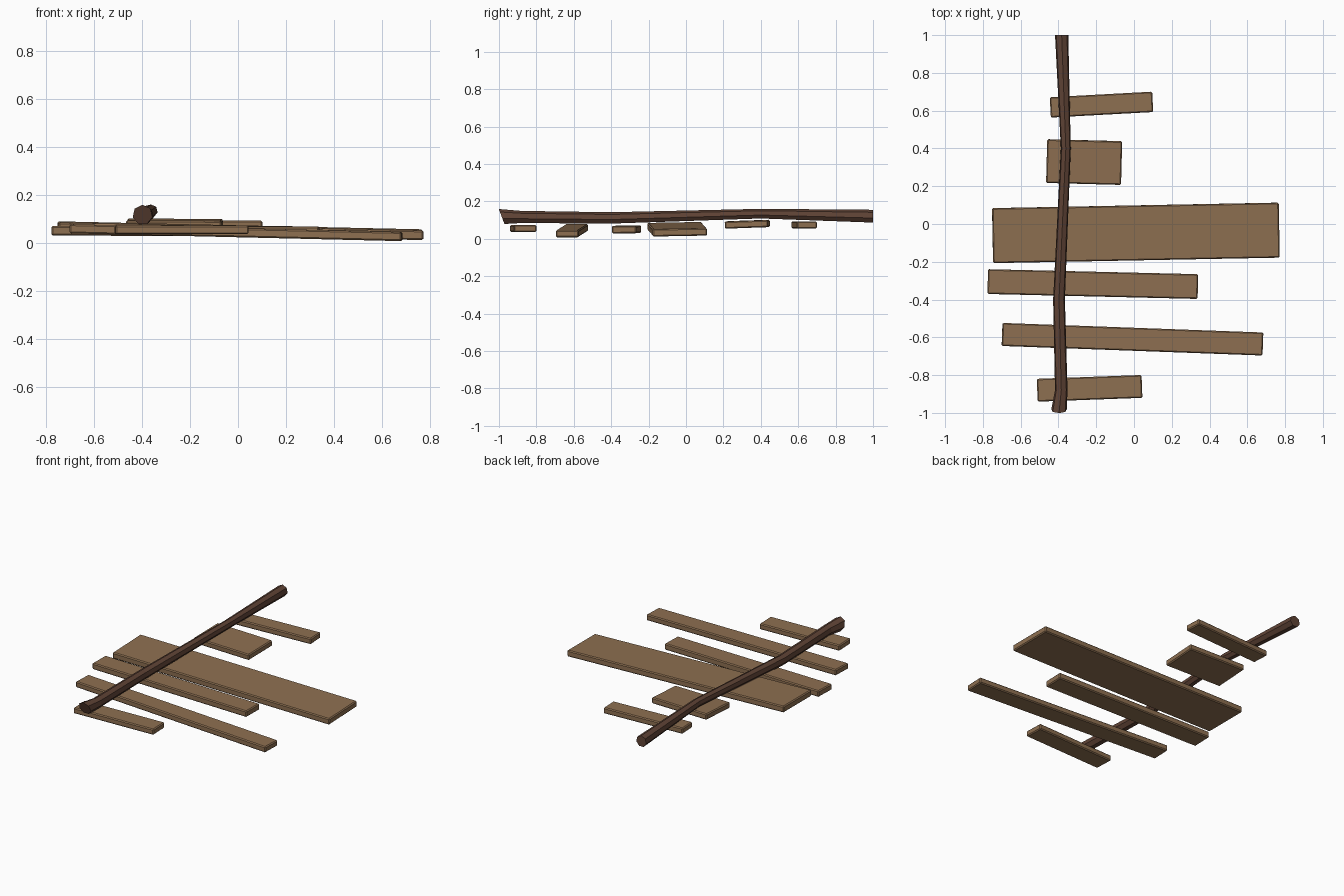
import bpy, bmesh, math
from mathutils import Matrix, Vector

if "Cube" in bpy.data.objects:
    bpy.data.objects.remove(bpy.data.objects["Cube"])


def material(name, rgb):
    m = bpy.data.materials.new(name)
    m.diffuse_color = (*rgb, 1)
    m.use_nodes = True
    m.node_tree.nodes["Principled BSDF"].inputs["Base Color"].default_value = m.diffuse_color
    return m


PLANK = material("plank brown", (0.27, 0.16, 0.082))
POLE = material("dark bark brown", (0.115, 0.056, 0.036))


def finish(bm, name, mat):
    bmesh.ops.recalc_face_normals(bm, faces=bm.faces)
    me = bpy.data.meshes.new(name)
    bm.to_mesh(me)
    bm.free()
    me.materials.append(mat)
    ob = bpy.data.objects.new(name, me)
    bpy.context.collection.objects.link(ob)
    return ob


def plank(name, center, size, yaw, pitch=0.0, roll=0.0):
    """Chamfered board; angles in degrees."""
    bm = bmesh.new()
    bmesh.ops.create_cube(bm, size=1, matrix=Matrix.Diagonal((*size, 1)))
    bmesh.ops.bevel(bm, geom=bm.edges[:], offset=0.006, segments=1, affect='EDGES')
    rot = (Matrix.Rotation(math.radians(yaw), 4, 'Z')
           @ Matrix.Rotation(math.radians(pitch), 4, 'Y')
           @ Matrix.Rotation(math.radians(roll), 4, 'X'))
    bm.transform(Matrix.Translation(center) @ rot)
    finish(bm, name, PLANK)


# Cross boards, back to front
plank("back_plank", (-0.172, 0.632, 0.074), (0.543, 0.108, 0.038), 3.1)
plank("short_wide_plank", (-0.264, 0.328, 0.078), (0.397, 0.231, 0.038), -1.5, 0.3, 2.0)
plank("wide_plank", (0.01, -0.047, 0.051), (1.518, 0.291, 0.040), 1.1, 1.25, 1.0)
plank("middle_plank", (-0.218, -0.318, 0.050), (1.113, 0.131, 0.040), -1.35, 0.1, 0.4)
plank("long_plank", (-0.008, -0.610, 0.043), (1.382, 0.122, 0.038), -2.1, 1.35, 0)
plank("front_plank", (-0.235, -0.870, 0.055), (0.555, 0.121, 0.037), 2.1)

# Crooked pole lying across the boards: x, y, z, radius, end slant
RINGS = [(-0.397, -0.985, 0.117, 0.042, 0.38),
         (-0.385, -0.88, 0.115, 0.034, 0),
         (-0.397, -0.40, 0.110, 0.032, 0),
         (-0.361, 0.40, 0.133, 0.027, 0),
         (-0.383, 1.00, 0.119, 0.036, 0)]
SIDES = 7
bm = bmesh.new()
loops = []
for x, y, z, r, slant in RINGS:
    ring = []
    for i in range(SIDES):
        a = math.pi / 2 + 2 * math.pi * i / SIDES
        dz = r * math.sin(a)
        ring.append(bm.verts.new(Vector((x + r * math.cos(a), y - slant * dz, z + dz))))
    loops.append(ring)
for a, b in zip(loops, loops[1:]):
    for i in range(SIDES):
        j = (i + 1) % SIDES
        bm.faces.new((a[i], a[j], b[j], b[i]))
bm.faces.new(loops[0])
bm.faces.new(loops[-1])
finish(bm, "crooked_pole", POLE)
